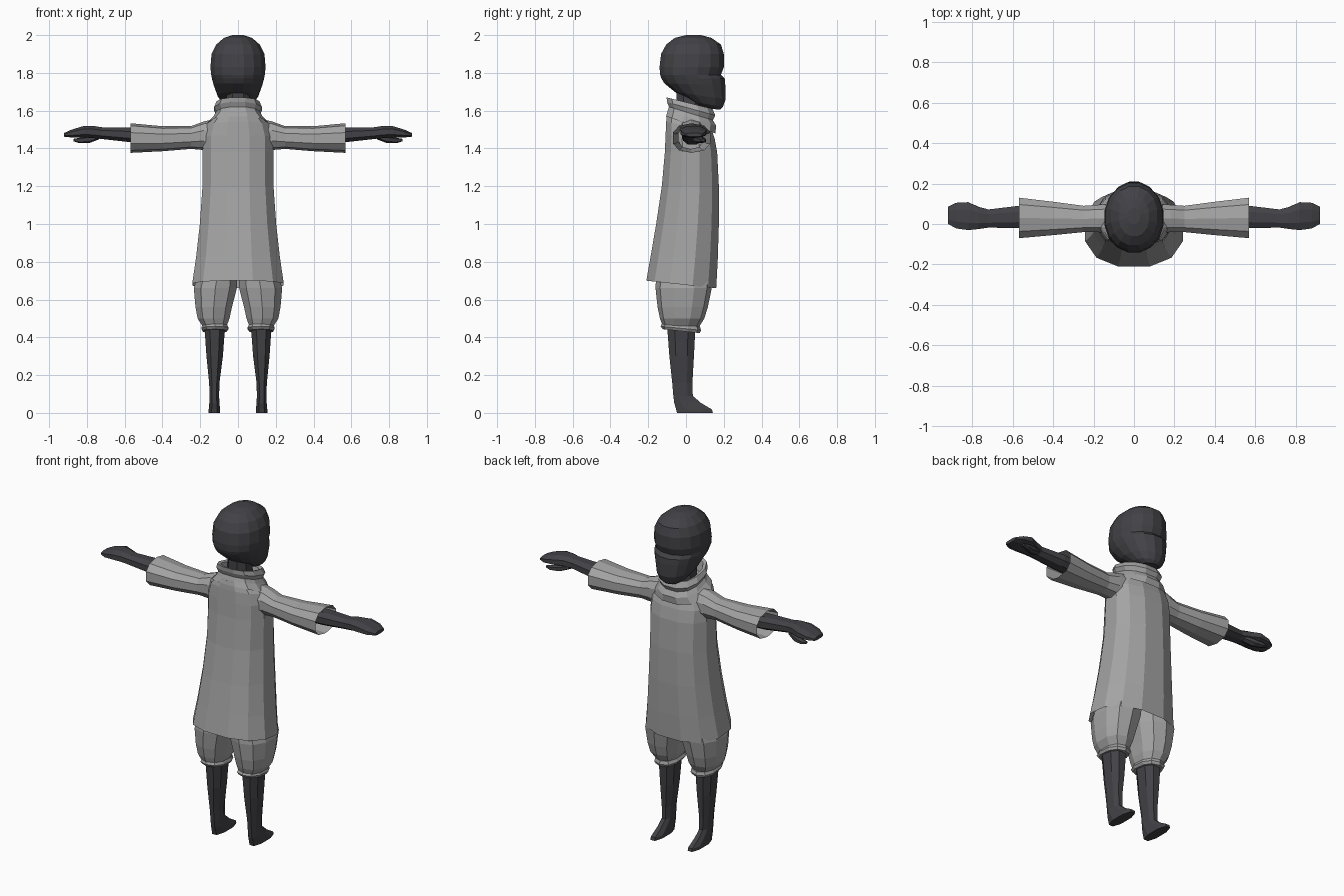
import bpy
import bmesh
import math

default_cube = bpy.data.objects.get("Cube")
if default_cube:
    bpy.data.objects.remove(default_cube, do_unlink=True)


def make_material(name, colour):
    material = bpy.data.materials.new(name)
    material.use_nodes = True
    material.diffuse_color = colour
    shader = material.node_tree.nodes["Principled BSDF"]
    shader.inputs["Base Color"].default_value = colour
    shader.inputs["Roughness"].default_value = 0.9
    return material


cloth = make_material("grey cloth", (.37, .37, .37, 1))
dark = make_material("charcoal skin", (.055, .054, .062, 1))


def superellipse(sides, power):
    """Unit cross-section with flat sides facing the axes."""
    limit = math.cos(math.pi / sides) ** power
    points = []
    for i in range(sides):
        angle = (i + .5) * math.tau / sides
        c, s = math.cos(angle), math.sin(angle)
        points.append((math.copysign(abs(c) ** power, c) / limit,
                       math.copysign(abs(s) ** power, s) / limit))
    return points


def loft(name, rings, material, axis="z", sides=12, power=.85,
         cap_start=True, cap_end=True, side=1):
    """Skin rings of (position, low u, high u, low v, high v, tilt along v)."""
    bm = bmesh.new()
    section = superellipse(sides, power)
    loops = []
    for position, u0, u1, v0, v1, tilt in rings:
        loop = []
        for u, v in section:
            along = position + tilt * v
            across = (u0 + u1) / 2 + u * (u1 - u0) / 2
            depth = (v0 + v1) / 2 + v * (v1 - v0) / 2
            if axis == "z":
                co = (across * side, depth, along)
            else:
                co = (along * side, across, depth)
            loop.append(bm.verts.new(co))
        loops.append(loop)
    for lower, upper in zip(loops, loops[1:]):
        for i in range(sides):
            j = (i + 1) % sides
            bm.faces.new((lower[i], lower[j], upper[j], upper[i]))
    if cap_start:
        bm.faces.new(loops[0][::-1])
    if cap_end:
        bm.faces.new(loops[-1])
    bmesh.ops.recalc_face_normals(bm, faces=bm.faces)
    mesh = bpy.data.meshes.new(name)
    bm.to_mesh(mesh)
    bm.free()
    mesh.materials.append(material)
    obj = bpy.data.objects.new(name, mesh)
    bpy.context.collection.objects.link(obj)
    return obj


def centred(rows):
    """Expand (z, half width, back y, front y, tilt) into full rings."""
    return [(z, -w, w, y0, y1, tilt) for z, w, y0, y1, tilt in rows]


# Head with a brow recess and projecting jaw
loft("head", centred([
    (1.61, .05, .08, .18, -.005),
    (1.635, .08, .02, .195, -.015),
    (1.68, .107, -.06, .21, -.02),
    (1.74, .13, -.115, .208, -.005),
    (1.77, .138, -.13, .205, 0),
    (1.79, .142, -.137, .185, 0),
    (1.83, .146, -.14, .2, 0),
    (1.90, .14, -.132, .2, 0),
    (1.95, .115, -.105, .185, 0),
    (1.985, .075, -.06, .135, 0),
    (2.0, .03, 0, .08, 0),
]), dark, sides=16, power=.95)

# Neck hidden inside the collar
loft("neck", centred([
    (1.5, .07, -.05, .08, 0),
    (1.7, .06, -.05, .09, 0),
]), dark, sides=8)

# Coat flaring toward a slanted hem
loft("coat", centred([
    (.68, .242, -.21, .16, -.02),
    (.82, .222, -.187, .168, -.01),
    (1.0, .202, -.158, .174, 0),
    (1.2, .188, -.128, .174, 0),
    (1.38, .187, -.112, .165, 0),
    (1.46, .185, -.108, .152, -.01),
    (1.52, .165, -.105, .135, -.02),
    (1.56, .12, -.1, .12, -.03),
]), cloth, cap_start=False)

# Folded collar with a turned-in rim
loft("collar", centred([
    (1.525, .16, -.105, .155, -.045),
    (1.56, .128, -.097, .16, -.04),
    (1.585, .115, -.09, .142, -.035),
    (1.61, .126, -.1, .155, -.035),
    (1.64, .113, -.103, .14, -.03),
    (1.635, .095, -.085, .12, -.03),
    (1.57, .08, -.07, .1, -.03),
]), cloth, cap_start=False, cap_end=False)

for label, side in (("left", 1), ("right", -1)):
    # Wide sleeve, open at the cuff
    loft(label + "_sleeve", [
        (.09, -.05, .1, 1.38, 1.56, -.01),
        (.18, -.04, .095, 1.395, 1.54, 0),
        (.25, -.04, .09, 1.4, 1.515, 0),
        (.4, -.055, .11, 1.388, 1.515, 0),
        (.568, -.07, .13, 1.38, 1.53, 0),
    ], cloth, axis="x", sides=10, cap_end=False, side=side)

    # Forearm running into a mitten-like hand
    loft(label + "_arm_and_hand", [
        (.3, -.015, .08, 1.42, 1.5, 0),
        (.57, -.02, .09, 1.433, 1.51, 0),
        (.72, -.018, .072, 1.45, 1.512, 0),
        (.77, -.025, .085, 1.455, 1.52, 0),
        (.82, -.03, .108, 1.458, 1.518, 0),
        (.88, -.022, .105, 1.458, 1.5, 0),
        (.92, 0, .085, 1.462, 1.482, 0),
    ], dark, axis="x", sides=8, side=side)

    # Thumb below the palm
    loft(label + "_thumb", [
        (.735, .03, .07, 1.45, 1.475, 0),
        (.79, .045, .095, 1.43, 1.465, 0),
        (.84, .07, .105, 1.43, 1.455, 0),
        (.87, .08, .1, 1.438, 1.45, 0),
    ], dark, axis="x", sides=6, side=side)

    # Baggy breeches gathered below the knee
    loft(label + "_breeches", [
        (.78, .002, .2, -.15, .135, 0),
        (.66, .006, .234, -.155, .13, 0),
        (.56, .032, .225, -.145, .11, 0),
        (.5, .045, .214, -.133, .092, 0),
        (.455, .062, .185, -.118, .065, 0),
    ], cloth, sides=10, side=side)

    # Gathered knee band
    loft(label + "_knee_band", [
        (.465, .058, .187, -.122, .07, -.008),
        (.448, .05, .194, -.13, .075, -.01),
        (.433, .06, .186, -.12, .068, -.01),
    ], cloth, sides=10, side=side)

    # Stocking leg and pointed foot
    loft(label + "_leg_and_foot", [
        (.46, .068, .178, -.1, .05, 0),
        (.3, .08, .167, -.088, .042, 0),
        (.16, .098, .153, -.073, .034, 0),
        (.09, .1, .15, -.067, .036, 0),
        (.052, .098, .152, -.062, .08, 0),
        (.018, .095, .155, -.052, .138, 0),
        (0, .095, .155, -.048, .142, 0),
    ], dark, sides=8, side=side)
